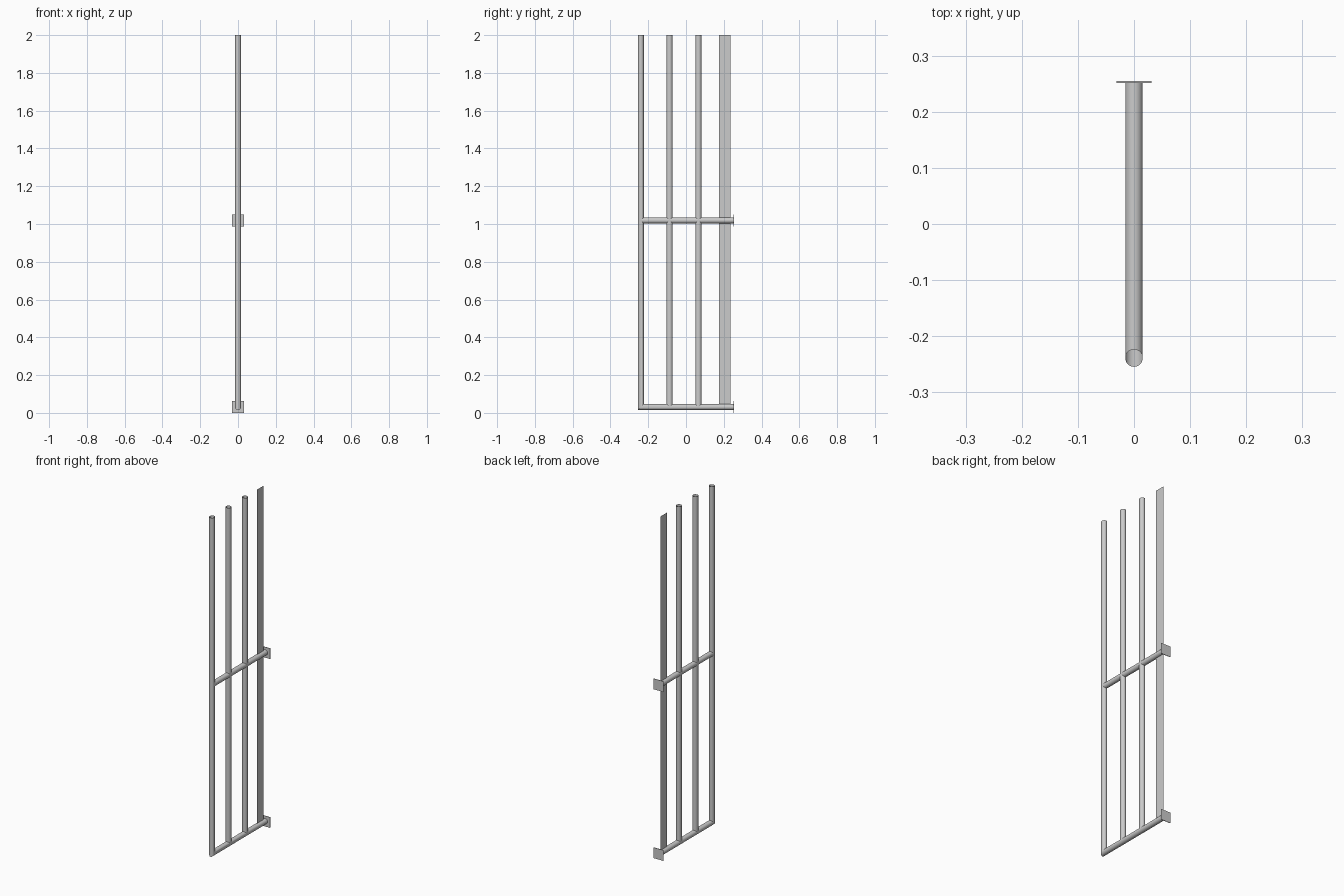
import bpy, bmesh, math

if "Cube" in bpy.data.objects:
    bpy.data.objects.remove(bpy.data.objects["Cube"])

R, SIDES = 0.0155, 32
TOP = 2.0
Y_FRONT, Y_WALL = -0.239, 0.2515      # front post axis, wall plate face
RAILS = [0.031, 1.019]                # rail heights
BARS = [-0.087, 0.066]                # inner bar positions
STRIP = (0.175, 0.235)                # flat strip edges in y


def circle():
    return [(R * math.cos(2 * math.pi * i / SIDES), R * math.sin(2 * math.pi * i / SIDES))
            for i in range(SIDES)]


def saddle(x):
    # depth of a same-size pipe surface at sideways offset x
    return math.sqrt(max(R * R - x * x, 0))


def make_object(name, bm, smooth=False):
    bmesh.ops.recalc_face_normals(bm, faces=bm.faces)
    me = bpy.data.meshes.new(name)
    bm.to_mesh(me)
    bm.free()
    ob = bpy.data.objects.new(name, me)
    bpy.context.collection.objects.link(ob)
    if smooth:
        bpy.ops.object.select_all(action='DESELECT')
        ob.select_set(True)
        bpy.context.view_layer.objects.active = ob
        bpy.ops.object.shade_smooth_by_angle(angle=math.radians(30))
    return ob


def pipe(name, *rings):
    # open-ended pipe lofted through rings; each ring maps (x, t) to a point
    bm = bmesh.new()
    loops = [[bm.verts.new(f(x, t)) for x, t in circle()] for f in rings]
    for a, b in zip(loops, loops[1:]):
        for i in range(SIDES):
            j = (i + 1) % SIDES
            bm.faces.new((a[i], a[j], b[j], b[i]))
    return make_object(name, bm, True)


low, mid = RAILS

# front post mitred into the bottom rail
pipe("front_post_and_bottom_rail",
     lambda x, t: (x, Y_FRONT + t, TOP),
     lambda x, t: (x, Y_FRONT + t, low + t),
     lambda x, t: (x, Y_WALL, low + t))

# middle rail, notched around the front post
pipe("middle_rail",
     lambda x, t: (x, Y_FRONT + saddle(x), mid + t),
     lambda x, t: (x, Y_WALL, mid + t))

# inner bars, notched around the rails
for n, y in enumerate(BARS, 1):
    pipe(f"lower_bar_{n}",
         lambda x, t: (x, y + t, low + saddle(x)),
         lambda x, t: (x, y + t, mid - saddle(x)))
    pipe(f"upper_bar_{n}",
         lambda x, t: (x, y + t, mid + saddle(x)),
         lambda x, t: (x, y + t, TOP))

# thin flat strip beside the wall
for name, z0, z1 in (("lower_strip", low + R, mid - R), ("upper_strip", mid + R, TOP)):
    bm = bmesh.new()
    y0, y1 = STRIP
    bm.faces.new([bm.verts.new((0, y, z)) for y, z in
                  ((y0, z0), (y1, z0), (y1, z1), (y0, z1))])
    make_object(name, bm)

# square wall plates
for name, z in zip(("bottom_wall_plate", "middle_wall_plate"), RAILS):
    bm = bmesh.new()
    bmesh.ops.create_cube(bm, size=1)
    bmesh.ops.scale(bm, vec=(0.062, 0.003, 0.062), verts=bm.verts)
    bmesh.ops.translate(bm, vec=(0, Y_WALL + 0.0015, z), verts=bm.verts)
    make_object(name, bm)
